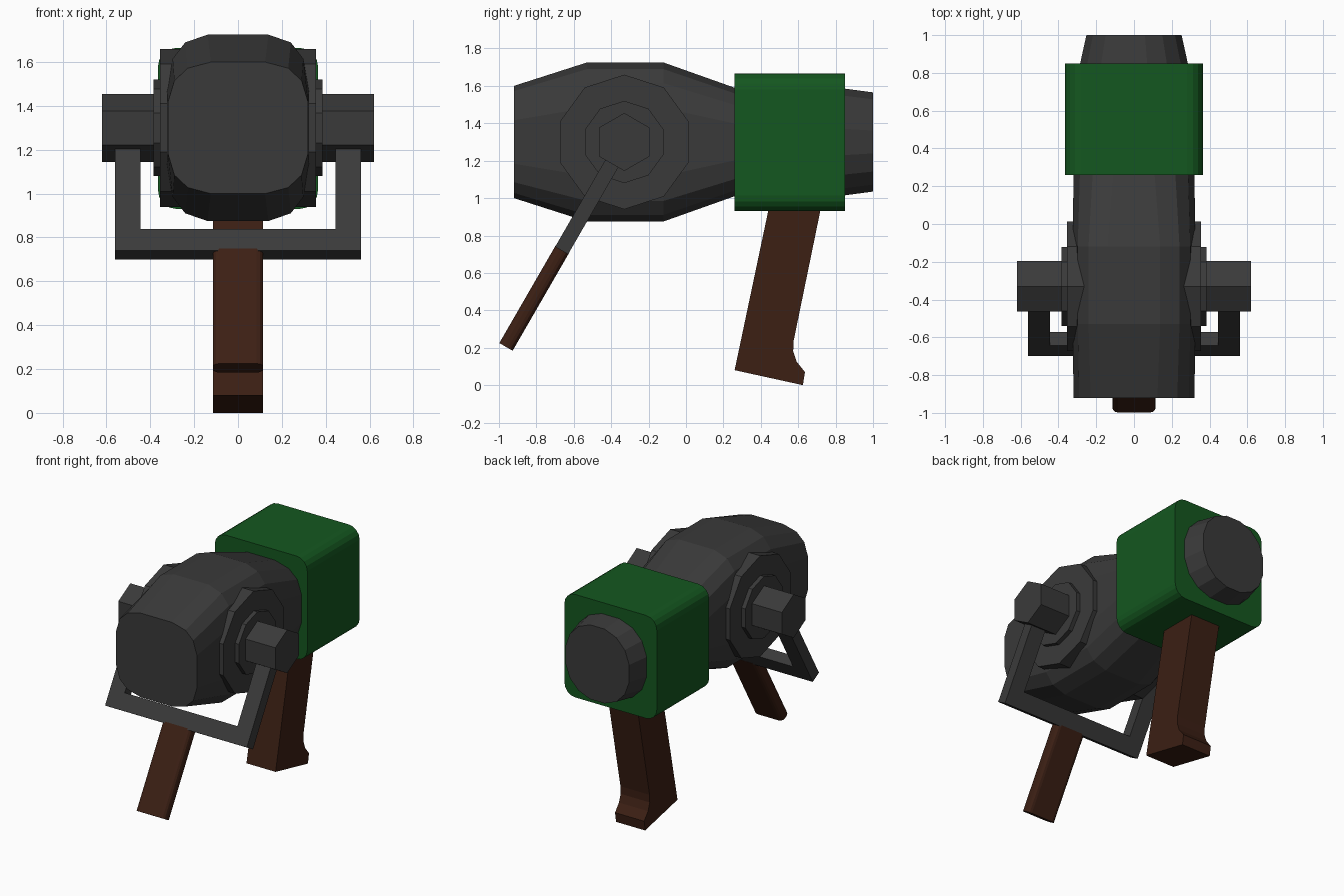
import bpy, bmesh
from math import sin, cos, pi, radians, copysign
from mathutils import Matrix, Vector

if "Cube" in bpy.data.objects:
    bpy.data.objects.remove(bpy.data.objects["Cube"])


def material(name, rgb):
    m = bpy.data.materials.new(name)
    m.diffuse_color = (*rgb, 1)
    m.use_nodes = True
    m.node_tree.nodes["Principled BSDF"].inputs["Base Color"].default_value = m.diffuse_color
    return m


METAL = material("dark_metal", (0.042, 0.042, 0.042))
GREEN = material("green_paint", (0.007, 0.095, 0.014))
WOOD = material("brown_wood", (0.045, 0.014, 0.007))


def finish(name, bm, mat):
    bmesh.ops.recalc_face_normals(bm, faces=bm.faces)
    me = bpy.data.meshes.new(name)
    bm.to_mesh(me)
    bm.free()
    me.materials.append(mat)
    ob = bpy.data.objects.new(name, me)
    bpy.context.collection.objects.link(ob)
    return ob


def loft(name, rings, mat):
    bm = bmesh.new()
    rows = [[bm.verts.new(p) for p in ring] for ring in rings]
    n = len(rows[0])
    for a, b in zip(rows, rows[1:]):
        for i in range(n):
            j = (i + 1) % n
            bm.faces.new((a[i], a[j], b[j], b[i]))
    bm.faces.new(rows[0])
    bm.faces.new(rows[-1])
    return finish(name, bm, mat)


def box(name, lo, hi, mat, bevel_axis=None, bevel=0.0, segments=3, matrix=None):
    """Box between two corners; edges along bevel_axis are rounded."""
    lo, hi = Vector(lo), Vector(hi)
    bm = bmesh.new()
    bmesh.ops.create_cube(bm, size=1)
    for v in bm.verts:
        v.co = Vector([(lo[k] + hi[k]) / 2 + v.co[k] * (hi[k] - lo[k]) for k in range(3)])
    if bevel_axis is not None:
        edges = [e for e in bm.edges
                 if abs(e.verts[0].co[bevel_axis] - e.verts[1].co[bevel_axis]) > 1e-4]
        bmesh.ops.bevel(bm, geom=edges, offset=bevel, segments=segments,
                        profile=0.5, affect='EDGES')
    if matrix:
        bm.transform(matrix)
    return finish(name, bm, mat)


# Barrel body: rounded-square rings along y
def ring(y, rx, rz, power, n=16):
    pts = []
    top = cos(pi / n) ** (2 / power)
    for i in range(n):
        a = 2 * pi * (i + 0.5) / n
        c, s = cos(a), sin(a)
        pts.append((rx * copysign(abs(c) ** (2 / power), c) / top, y,
                    1.3 + rz * copysign(abs(s) ** (2 / power), s) / top))
    return pts


loft("body", [ring(-0.92, 0.32, 0.30, 3.4), ring(-0.53, 0.325, 0.425, 3.8),
              ring(-0.12, 0.325, 0.425, 3.8), ring(0.26, 0.32, 0.29, 3.0),
              ring(0.85, 0.285, 0.285, 2.3), ring(1.0, 0.252, 0.265, 2.2)], METAL)

# Pivot discs and hexagonal bolts on both sides
for side, s in (("right", 1), ("left", -1)):
    for part, r, x0, x1, n, turn in (("outer_disc", 0.36, 0.2, 0.355, 10, 0.5),
                                     ("inner_disc", 0.22, 0.34, 0.385, 10, 0.5),
                                     ("hex_bolt", 0.155, 0.37, 0.62, 6, 0.5)):
        rings = [[(s * x, -0.33 + r * cos(2 * pi * (i + turn) / n),
                   1.3 + r * sin(2 * pi * (i + turn) / n)) for i in range(n)]
                 for x in (x0, x1)]
        loft(f"{part}_{side}", rings, METAL)

# Swinging U frame and front handle, built hanging then tilted forward
tilt = Matrix.Translation((0, -0.33, 1.3)) @ Matrix.Rotation(radians(-30), 4, 'X')
for side, s in (("right", 1), ("left", -1)):
    xs = sorted((s * 0.445, s * 0.56))
    box(f"frame_arm_{side}", (xs[0], -0.04, -0.57), (xs[1], 0.04, -0.1), METAL, matrix=tilt)
box("frame_crossbar", (-0.56, -0.04, -0.67), (0.56, 0.04, -0.555), METAL, matrix=tilt)
box("front_handle", (-0.115, -0.041, -1.265), (0.115, 0.041, -0.66), WOOD,
    bevel_axis=2, bevel=0.03, matrix=tilt)

# Green motor housing
box("housing", (-0.365, 0.26, 0.93), (0.365, 0.85, 1.665), GREEN,
    bevel_axis=1, bevel=0.085, segments=4)

# Rear grip: side profile with a flared heel
grip = [(0.26, 0.08), (0.625, 0.0), (0.636, 0.07), (0.592, 0.125), (0.573, 0.18),
        (0.575, 0.235), (0.73, 0.99), (0.452, 0.99)]
loft("rear_grip", [[(x, y, z) for y, z in grip] for x in (-0.115, 0.115)], WOOD)
